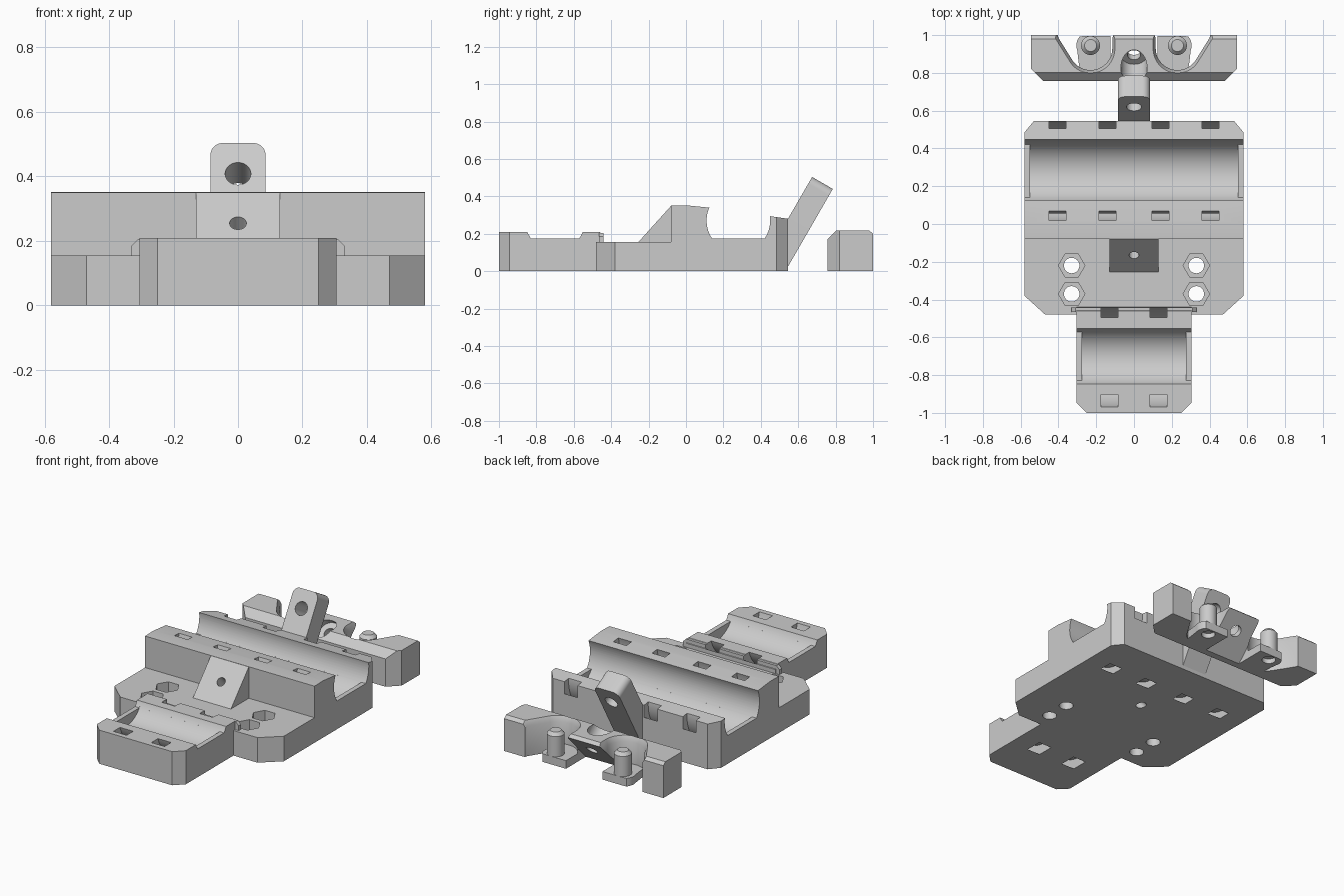
import bpy, bmesh
from math import radians, cos, sin
from mathutils import Vector, Matrix

cube = bpy.data.objects.get("Cube")
if cube:
    bpy.data.objects.remove(cube)

grey = bpy.data.materials.new("light grey")
grey.use_nodes = True
grey.diffuse_color = (0.6, 0.6, 0.6, 1)
grey.node_tree.nodes["Principled BSDF"].inputs["Base Color"].default_value = (0.6, 0.6, 0.6, 1)


def finish(name, bm):
    bmesh.ops.recalc_face_normals(bm, faces=bm.faces)
    mesh = bpy.data.meshes.new(name)
    bm.to_mesh(mesh)
    bm.free()
    mesh.materials.append(grey)
    ob = bpy.data.objects.new(name, mesh)
    bpy.context.collection.objects.link(ob)
    return ob


def prism(name, pts, axis, lo, hi, flare=1, pivot=(0, 0)):
    """Extrude a 2D outline along an axis; the far end may be flared about a pivot."""
    place = {"X": lambda a, b, d: (d, a, b),
             "Y": lambda a, b, d: (a, d, b),
             "Z": lambda a, b, d: (a, b, d)}[axis]
    bm = bmesh.new()
    p = Vector(pivot)
    near = [bm.verts.new(place(a, b, lo)) for a, b in pts]
    far = [bm.verts.new(place(*(p + (Vector(q) - p) * flare), hi)) for q in pts]
    bm.faces.new(near)
    bm.faces.new(far)
    for i in range(len(pts)):
        j = (i + 1) % len(pts)
        bm.faces.new((near[i], near[j], far[j], far[i]))
    return finish(name, bm)


def rod(name, start, end, r, r2=None, segs=32):
    start, end = Vector(start), Vector(end)
    d = end - start
    m = Matrix.Translation((start + end) / 2) @ d.to_track_quat("Z", "Y").to_matrix().to_4x4()
    bm = bmesh.new()
    bmesh.ops.create_cone(bm, cap_ends=True, segments=segs, radius1=r,
                          radius2=r if r2 is None else r2, depth=d.length, matrix=m)
    return finish(name, bm)


def arc(cx, cy, r, a0, a1, n):
    angles = [radians(a0 + (a1 - a0) * i / n) for i in range(n + 1)]
    return [(cx + r * cos(a), cy + r * sin(a)) for a in angles]


def mirrored(half):
    return half + [(-x, y) for x, y in reversed(half)]


def combine(target, tool, op="DIFFERENCE"):
    tool.hide_render = True
    mod = target.modifiers.new("cut", "BOOLEAN")
    mod.operation, mod.object, mod.solver = op, tool, "EXACT"
    bpy.context.view_layer.objects.active = target
    bpy.ops.object.modifier_apply(modifier=mod.name)
    bpy.data.objects.remove(tool)


def smooth(ob):
    bpy.ops.object.select_all(action="DESELECT")
    ob.select_set(True)
    bpy.context.view_layer.objects.active = ob
    bpy.ops.object.shade_smooth_by_angle(angle=radians(30))


AXIS_Z = 0.27   # height of both cradle bores


def cut_bore(ob, y, r, half, outer):
    """Deep bore between end ribs, and a shallower flat-bottomed one through the ribs."""
    combine(ob, rod("bore", (-half, y, AXIS_Z), (half, y, AXIS_Z), r, segs=72))
    ribs = arc(y, AXIS_Z, r, -34 if r > 0.165 else -36.4, 214 if r > 0.165 else 216.4, 48)
    combine(ob, prism("rib_bore", ribs, "X", -outer, outer))


def cut_straps(ob, y, r_in, r_out, xs):
    """Curved strap tunnels that run around a bore."""
    ring = arc(y, AXIS_Z, r_out, -215, 35, 48) + arc(y, AXIS_Z, r_in, 35, -215, 48)
    for x in xs:
        combine(ob, prism("strap", ring, "X", x - 0.045, x + 0.045))


# Main base with the large cradle
base = prism("base", [(-0.48, 0), (0.545, 0), (0.545, 0.28), (0.44, 0.295), (0.12, 0.34),
                      (0, 0.352), (-0.08, 0.35), (-0.08, 0.155), (-0.48, 0.155)], "X", -0.58, 0.58)
plan = mirrored([(0.47, -0.48), (0.58, -0.38), (0.58, 0.485), (0.53, 0.545)])
combine(base, prism("plan", plan, "Z", -0.1, 0.5), "INTERSECT")
cut_bore(base, 0.28, 0.17, 0.55, 0.7)

# Small front cradle
cradle = prism("cradle", [(-1, 0), (-0.44, 0), (-0.44, 0.18), (-0.46, 0.208), (-1, 0.208)],
               "X", -0.305, 0.305)
plan = mirrored([(0.25, -1), (0.305, -0.945), (0.305, -0.4)])
combine(cradle, prism("plan", plan, "Z", -0.1, 0.5), "INTERSECT")
cut_bore(cradle, -0.70, 0.16, 0.275, 0.4)
combine(base, cradle, "UNION")

# Chamfered shoulder behind the small cradle, and the sloped screw wedge
shoulder = mirrored([(0.33, 0.1), (0.33, 0.185), (0.31, 0.205)])
combine(base, prism("shoulder", shoulder, "Y", -0.465, -0.442), "UNION")
wedge = [(-0.255, 0.1), (-0.255, 0.155), (-0.08, 0.349), (-0.05, 0.349), (-0.05, 0.1)]
combine(base, prism("wedge", wedge, "X", -0.13, 0.13), "UNION")
combine(base, rod("screw_hole", (0, -0.27, 0.37), (0, 0.115, -0.055), 0.026))

# Strap tunnels
cut_straps(base, 0.28, 0.225, 0.273, (-0.405, -0.14, 0.14, 0.405))
cut_straps(base, -0.70, 0.213, 0.275, (-0.13, 0.13))

# Bolt holes with hexagonal nut pockets
for x in (-0.33, 0.33):
    for y in (-0.22, -0.37):
        combine(base, rod("bolt_hole", (x, y, -0.1), (x, y, 0.3), 0.041))
        hexagon = arc(x, y, 0.07, 0, 300, 5)
        combine(base, prism("nut_pocket", hexagon, "Z", 0.09, 0.3))
smooth(base)

# Leaning arm with a cross hole
outline = mirrored([(0.085, 0)] + arc(0.045, 0.45, 0.04, 0, 90, 8))
arm = prism("leaning_arm", outline, "Z", 0, 0.128)
combine(arm, rod("arm_hole", (0, 0.38, -0.1), (0, 0.38, 0.3), 0.04))
arm.data.transform(Matrix.Translation((0, 0.54, 0.015)) @ Matrix.Rotation(radians(60), 4, "X"))
smooth(arm)

# Rear clamp bracket
bracket = prism("rear_bracket", [(0.757, 0), (1, 0), (1, 0.2), (0.98, 0.217), (0.803, 0.217),
                                 (0.757, 0.172)], "X", -0.545, 0.545)
plan = mirrored([(0.48, 0.757), (0.545, 0.822), (0.545, 1.05)])
combine(bracket, prism("plan", plan, "Z", -0.1, 0.5), "INTERSECT")

# Wavy pockets with flared rims, each with a partial floor
for s in (-1, 1):
    def side(pts):
        return [(s * x, y) for x, y in pts]
    pocket = side([(0.41, 1.03), (0.40, 0.985)] + arc(0.23, 0.93, 0.115, -35, -180, 20) + [(0.115, 1.03)])
    combine(bracket, prism("pocket", pocket, "Z", -0.1, 0.3))
    combine(bracket, prism("rim", pocket, "Z", 0.185, 0.225, 1.15, (s * 0.23, 0.95)))
    floor = side(arc(0.23, 0.93, 0.125, -62, -180, 16) + [(0.105, 0.995), (0.26, 0.995)]
                 + arc(0.23, 0.945, 0.075, 40, -20, 6))
    combine(bracket, prism("floor", floor, "Z", 0, 0.05), "UNION")
    combine(bracket, rod("post_recess", (s * 0.23, 0.945, -0.1), (s * 0.23, 0.945, 0.03), 0.04))

# Undercut slope in the middle with a counterbored screw hole
under = [(0.79, -0.01), (1.05, 0.25), (1.05, -0.01)]
combine(bracket, prism("undercut", under, "X", -0.125, 0.125))
combine(bracket, rod("screw_hole", (0, 1.0, 0.04), (0, 0.8, 0.24), 0.035))
combine(bracket, rod("counterbore", (0, 0.895, 0.145), (0, 0.695, 0.345), 0.07))
smooth(bracket)

# Posts with chamfered tips
for name, x in (("left_post", 0.23), ("right_post", -0.23)):
    post = rod(name, (x, 0.945, 0.04), (x, 0.945, 0.175), 0.05)
    combine(post, rod("tip", (x, 0.945, 0.175), (x, 0.945, 0.195), 0.05, 0.032), "UNION")
    smooth(post)
